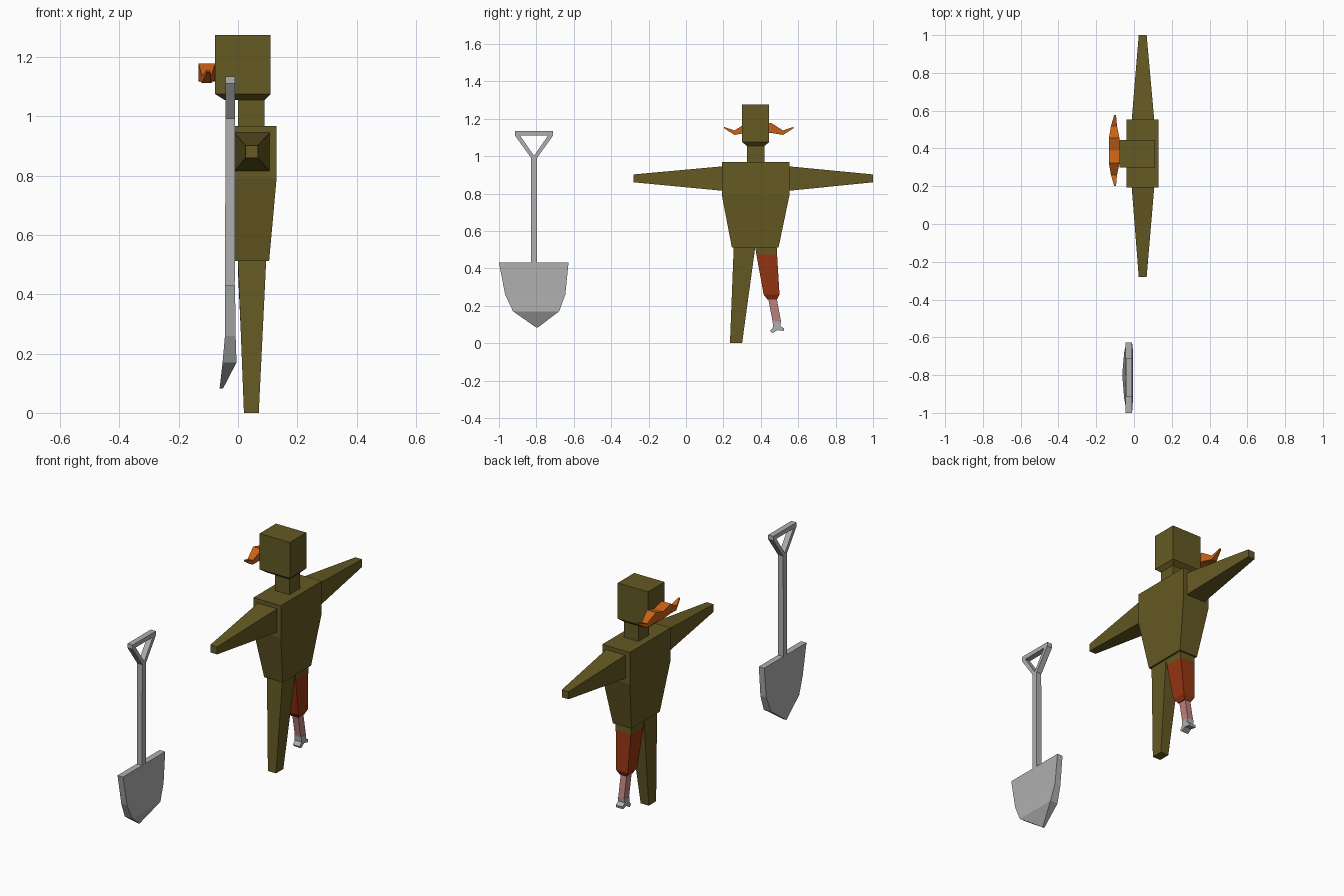
import bpy, bmesh

def material(name, rgb):
    m = bpy.data.materials.new(name)
    m.diffuse_color = (*rgb, 1)
    return m

OLIVE = material("olive", (0.13, 0.10, 0.017))
RED = material("raw red", (0.30, 0.035, 0.006))
ORANGE = material("orange", (0.58, 0.12, 0.008))
PINK = material("bloody bone", (0.50, 0.22, 0.20))
GREY = material("steel grey", (0.43, 0.43, 0.43))

def finish(bm, name, mat):
    bmesh.ops.remove_doubles(bm, verts=bm.verts, dist=1e-5)
    bmesh.ops.recalc_face_normals(bm, faces=bm.faces)
    me = bpy.data.meshes.new(name)
    bm.to_mesh(me)
    bm.free()
    me.materials.append(mat)
    ob = bpy.data.objects.new(name, me)
    bpy.context.collection.objects.link(ob)
    return ob

def loft(name, mat, axis, *sections):
    """Box lofted along z: (z, x0, x1, y0, y1) or along y: (y, x0, x1, z0, z1)."""
    bm = bmesh.new()
    rings = []
    for p, x0, x1, b0, b1 in sections:
        pts = [(x0, b0), (x1, b0), (x1, b1), (x0, b1)]
        rings.append([bm.verts.new((x, b, p) if axis == 'z' else (x, p, b)) for x, b in pts])
    for r, s in zip(rings, rings[1:]):
        for i in range(4):
            j = (i + 1) % 4
            bm.faces.new((r[i], r[j], s[j], s[i]))
    bm.faces.new(rings[0])
    bm.faces.new(rings[-1])
    return finish(bm, name, mat)

def plate(name, mat, x0, x1, outline):
    """Flat (y, z) outline extruded along x."""
    bm = bmesh.new()
    face = bm.faces.new([bm.verts.new((x0, y, z)) for y, z in outline])
    ext = bmesh.ops.extrude_face_region(bm, geom=[face])
    verts = [v for v in ext['geom'] if isinstance(v, bmesh.types.BMVert)]
    bmesh.ops.translate(bm, vec=(x1 - x0, 0, 0), verts=verts)
    return finish(bm, name, mat)

# Head, neck and torso
loft("head", OLIVE, 'z', (1.055, -0.045, 0.09, 0.325, 0.42),
     (1.075, -0.077, 0.11, 0.30, 0.445), (1.275, -0.077, 0.11, 0.30, 0.445))
loft("neck", OLIVE, 'z', (0.965, 0.0, 0.09, 0.325, 0.42), (1.057, 0.0, 0.09, 0.325, 0.42))
loft("torso", OLIVE, 'z', (0.512, -0.01, 0.105, 0.245, 0.495),
     (0.79, -0.04, 0.13, 0.192, 0.553), (0.968, -0.04, 0.13, 0.192, 0.553))

# Outstretched arms
for name, root, tip in (("left_arm", 0.192, -0.28), ("right_arm", 0.553, 1.0)):
    loft(name, OLIVE, 'y', (root, -0.012, 0.107, 0.815, 0.945), (tip, 0.025, 0.067, 0.86, 0.902))

# Whole leg, and torn leg with exposed bone
loft("whole_leg", OLIVE, 'z', (0, 0.02, 0.07, 0.235, 0.30), (0.512, 0.0, 0.095, 0.255, 0.37))
loft("torn_leg_top", OLIVE, 'z', (0.475, 0.0, 0.093, 0.376, 0.487), (0.512, 0.0, 0.095, 0.37, 0.485))
loft("torn_leg_flesh", RED, 'z', (0.233, 0.024, 0.068, 0.435, 0.487),
     (0.26, 0.01, 0.082, 0.415, 0.50), (0.475, 0.0, 0.093, 0.376, 0.487))
loft("leg_bone", PINK, 'z', (0.115, 0.027, 0.063, 0.463, 0.508), (0.235, 0.027, 0.063, 0.44, 0.486))
plate("bone_end", GREY, 0.024, 0.066,
      [(0.463, 0.115), (0.508, 0.115), (0.505, 0.092), (0.525, 0.078), (0.522, 0.064),
       (0.49, 0.07), (0.462, 0.053), (0.45, 0.066), (0.466, 0.085)])

# Curled moustache, mirrored about its middle
wing = [(0.187, -0.105, -0.095, 1.15, 1.157), (0.13, -0.122, -0.09, 1.113, 1.137),
        (0.065, -0.133, -0.077, 1.124, 1.178)]
mid = 0.389
loft("moustache", ORANGE, 'y', *[(mid - s[0], *s[1:]) for s in wing],
     (mid, -0.133, -0.077, 1.118, 1.16),
     *[(mid + s[0], *s[1:]) for s in reversed(wing)])

# Shovel: bent blade, shaft and triangular grip
loft("shovel_blade", GREY, 'z', (0.083, -0.062, -0.05, -0.80, -0.793),
     (0.17, -0.052, -0.005, -0.925, -0.678), (0.26, -0.044, -0.008, -0.967, -0.645),
     (0.43, -0.044, -0.01, -1.0, -0.628))
loft("shovel_shaft", GREY, 'z', (0.42, -0.044, -0.011, -0.83, -0.797),
     (0.992, -0.042, -0.01, -0.83, -0.797))
plate("grip_bar", GREY, -0.042, -0.01,
      [(-0.915, 1.11), (-0.71, 1.11), (-0.71, 1.134), (-0.915, 1.134)])
for name, s in (("grip_strut_left", -1), ("grip_strut_right", 1)):
    c = -0.8125
    plate(name, GREY, -0.042, -0.01,
          [(c, 0.992), (c + s * 0.017, 0.992), (c + s * 0.102, 1.11), (c + s * 0.075, 1.11), (c, 1.002)])
